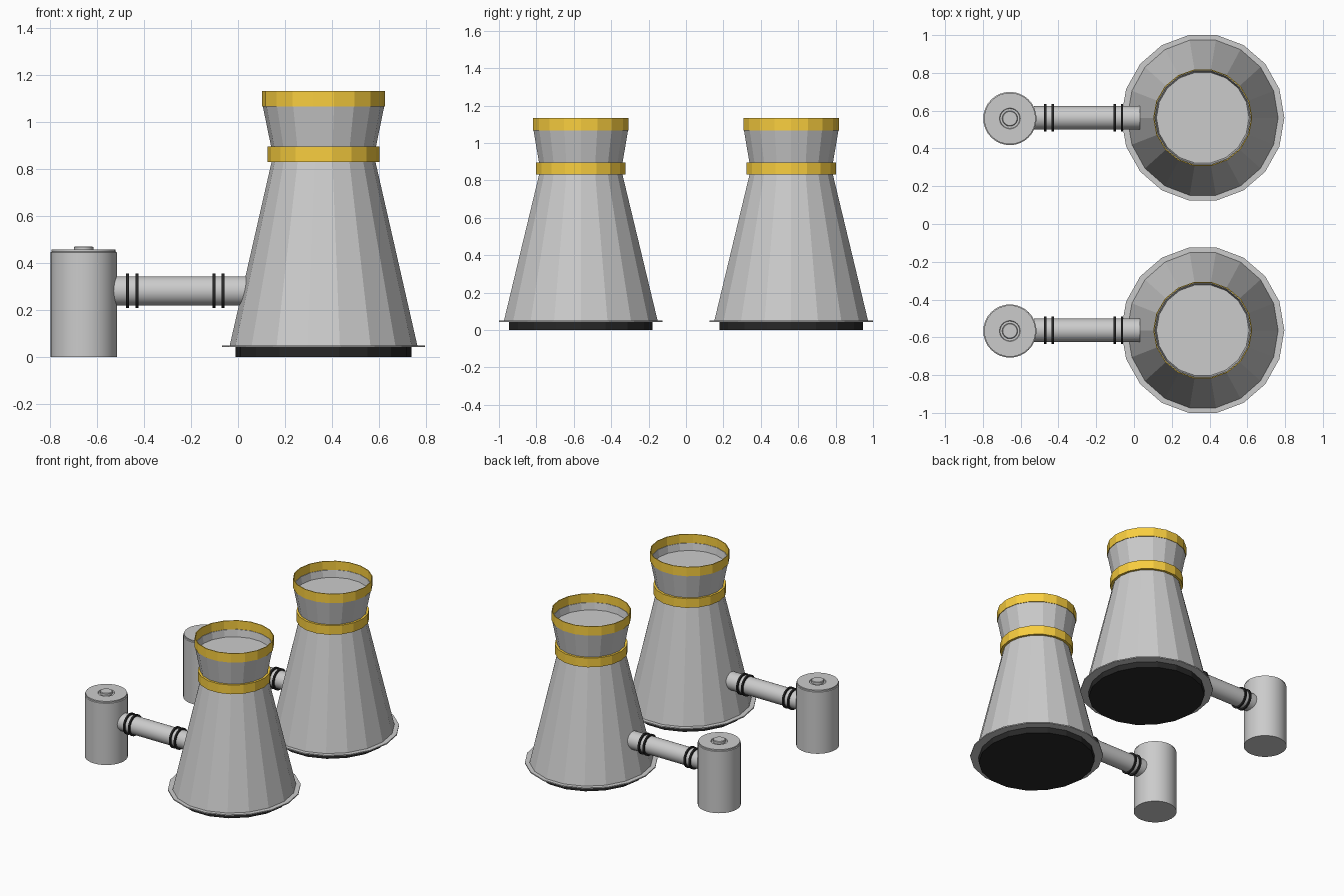
import bpy, bmesh, math
from mathutils import Matrix

if "Cube" in bpy.data.objects:
    bpy.data.objects.remove(bpy.data.objects["Cube"])


def material(name, rgb):
    m = bpy.data.materials.new(name)
    m.diffuse_color = (*rgb, 1)
    m.use_nodes = True
    m.node_tree.nodes["Principled BSDF"].inputs["Base Color"].default_value = m.diffuse_color
    return m


ORANGE = material("orange_paint", (0.95, 0.62, 0.05))
BLACK = material("black_rubber", (0.02, 0.02, 0.02))


def lathe(name, profile, loc, sides, closed=False, mat=None, smooth=False, along_x=False):
    """Spin (rx, ry, z) profile points about z; a zero radius makes a pole."""
    bm = bmesh.new()
    rings = []
    for rx, ry, z in profile:
        if rx == 0:
            rings.append([bm.verts.new((0, 0, z))] * sides)
        else:
            rings.append([bm.verts.new((rx * math.cos(2 * math.pi * i / sides),
                                        ry * math.sin(2 * math.pi * i / sides), z))
                          for i in range(sides)])
    pairs = list(zip(rings, rings[1:]))
    if closed:
        pairs.append((rings[-1], rings[0]))
    for a, b in pairs:
        for i in range(sides):
            j = (i + 1) % sides
            bm.faces.new(list(dict.fromkeys((a[i], a[j], b[j], b[i]))))
    # merge the flat cap triangles into single polygons
    bmesh.ops.dissolve_limit(bm, angle_limit=0.001, verts=bm.verts, edges=bm.edges)
    bmesh.ops.recalc_face_normals(bm, faces=bm.faces)
    if along_x:
        bm.transform(Matrix.Rotation(math.pi / 2, 4, 'Y'))
    me = bpy.data.meshes.new(name)
    bm.to_mesh(me)
    bm.free()
    ob = bpy.data.objects.new(name, me)
    ob.location = loc
    bpy.context.collection.objects.link(ob)
    if mat:
        me.materials.append(mat)
    if smooth:
        bpy.ops.object.select_all(action='DESELECT')
        ob.select_set(True)
        bpy.context.view_layer.objects.active = ob
        bpy.ops.object.shade_smooth_by_angle(angle=math.radians(30))
    return ob


def solid(rx, ry, z0, z1):
    return [(0, 0, z0), (rx, ry, z0), (rx, ry, z1), (0, 0, z1)]


def hoop(outer, inner, z0, z1):
    return [(*outer, z0), (*outer, z1), (*inner, z1), (*inner, z0)]


def circle(points):
    return [(r, r, z) for r, z in points]


for tag, y in (("left", -0.5625), ("right", 0.5625)):
    # cooling tower
    tower = (0.364, y, 0)
    lathe(f"tower_base_{tag}", solid(0.375, 0.389, 0, 0.043), tower, 18, mat=BLACK)
    lathe(f"tower_flange_{tag}", solid(0.432, 0.444, 0.042, 0.050), tower, 18)
    lathe(f"tower_shell_{tag}",
          [(0, 0, 0.046), (0.400, 0.418, 0.046), (0.219, 0.224, 0.84),
           (0.222, 0.226, 0.89), (0.259, 0.257, 1.07), (0.253, 0.251, 1.07),
           (0.245, 0.243, 1.02), (0, 0, 1.02)], tower, 18)
    lathe(f"lower_band_{tag}", hoop((0.238, 0.243), (0.205, 0.21), 0.830, 0.896),
          tower, 18, True, ORANGE)
    lathe(f"rim_band_{tag}", hoop((0.262, 0.2595), (0.2565, 0.254), 1.067, 1.133),
          tower, 18, True, ORANGE)

    # connecting pipe with clamps
    lathe(f"pipe_{tag}", circle([(0, -0.53), (0.062, -0.53), (0.062, 0.033), (0, 0.033)]),
          (0, y, 0.282), 32, smooth=True, along_x=True)
    for n, x in enumerate((-0.47, -0.43, -0.102, -0.064)):
        lathe(f"pipe_clamp_{tag}_{n + 1}", hoop((0.074, 0.074), (0.058, 0.058), -0.006, 0.006),
              (x, y, 0.282), 32, True, BLACK, True, True)

    # storage tank with stepped lid and knob
    lathe(f"tank_{tag}",
          circle([(0, 0), (0.141, 0), (0.141, 0.446), (0.136, 0.449), (0.136, 0.458),
                  (0.055, 0.458), (0.052, 0.452), (0.041, 0.452), (0.041, 0.468),
                  (0.037, 0.471), (0, 0.471)]),
          (-0.657, y - 0.004, 0), 32, smooth=True)
